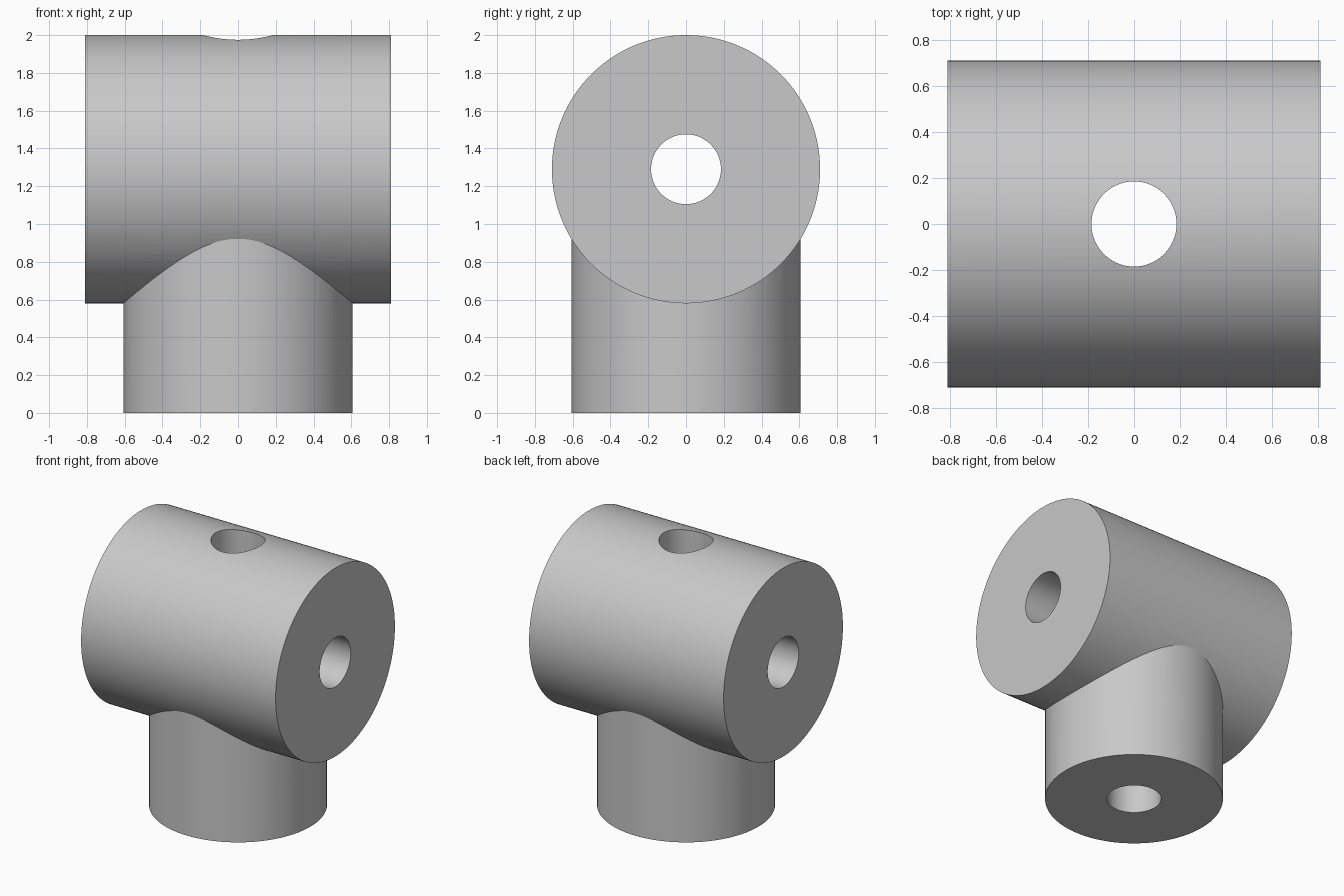
import bpy
from math import pi, radians

default = bpy.data.objects.get("Cube")
if default:
    bpy.data.objects.remove(default, do_unlink=True)

AXIS_Z = 1.29      # height of the horizontal barrel's axis
BARREL_R = 0.71
POST_R = 0.607
BORE_R = 0.185

grey = bpy.data.materials.new("plain grey")
grey.use_nodes = True
grey.diffuse_color = (0.58, 0.58, 0.58, 1)
grey.node_tree.nodes["Principled BSDF"].inputs["Base Color"].default_value = (0.58, 0.58, 0.58, 1)


def cylinder(name, radius, length, z, sideways=False, sides=128):
    """Cylinder centred on x = y = 0, standing or lying along x."""
    bpy.ops.mesh.primitive_cylinder_add(
        vertices=sides, radius=radius, depth=length, location=(0, 0, z),
        rotation=(0, pi / 2 if sideways else 0, 0))
    obj = bpy.context.object
    obj.name = name
    obj.data.materials.append(grey)
    return obj


def combine(target, other, operation):
    """Apply a boolean and discard the second body."""
    mod = target.modifiers.new(operation.lower(), 'BOOLEAN')
    mod.operation = operation
    mod.solver = 'EXACT'
    mod.object = other
    bpy.context.view_layer.objects.active = target
    bpy.ops.object.modifier_apply(modifier=mod.name)
    bpy.data.objects.remove(other, do_unlink=True)


# Horizontal barrel joined to the standing post
body = cylinder("tee_connector", BARREL_R, 1.62, AXIS_Z, sideways=True)
post = cylinder("post", POST_R, AXIS_Z, AXIS_Z / 2)
combine(body, post, 'UNION')

# Crossing through bores
combine(body, cylinder("barrel_bore", BORE_R, 3, AXIS_Z, sideways=True, sides=64), 'DIFFERENCE')
combine(body, cylinder("post_bore", BORE_R, 3, 1, sides=64), 'DIFFERENCE')

# Smooth walls, crisp rims and junction
bpy.ops.object.select_all(action='DESELECT')
body.select_set(True)
bpy.context.view_layer.objects.active = body
bpy.ops.object.shade_smooth_by_angle(angle=radians(25))
